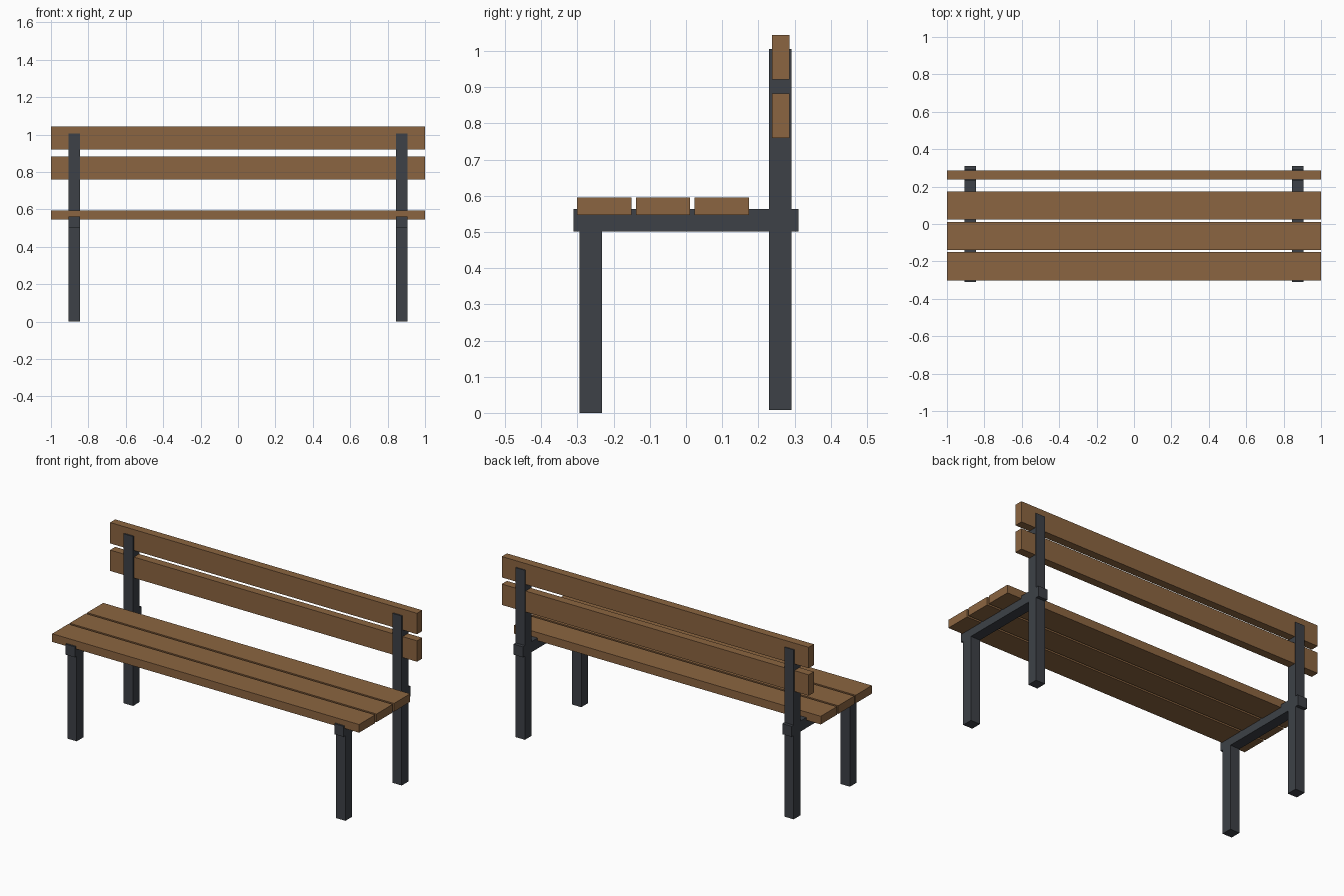
import bpy
import bmesh
from mathutils import Vector

default = bpy.data.objects.get("Cube")
if default:
    bpy.data.objects.remove(default, do_unlink=True)


def make_material(name, rgb):
    mat = bpy.data.materials.new(name)
    mat.use_nodes = True
    colour = (*rgb, 1.0)
    mat.diffuse_color = colour
    mat.node_tree.nodes["Principled BSDF"].inputs["Base Color"].default_value = colour
    return mat


wood = make_material("brown wood", (0.26, 0.13, 0.052))
metal = make_material("dark grey metal", (0.047, 0.053, 0.063))


def box(name, x, y, z, mat):
    """Box spanning the (low, high) range given on each axis."""
    low, high = (Vector(corner) for corner in zip(x, y, z))
    bm = bmesh.new()
    bmesh.ops.create_cube(bm, size=1)
    for v in bm.verts:
        v.co = (low + high) / 2 + v.co * (high - low)
    mesh = bpy.data.meshes.new(name)
    bm.to_mesh(mesh)
    bm.free()
    mesh.materials.append(mat)
    obj = bpy.data.objects.new(name, mesh)
    bpy.context.collection.objects.link(obj)
    return obj


# Metal side frames: front leg, tall back post and seat rail
for side, sign in (("left", 1), ("right", -1)):
    x = sorted((sign * 0.845, sign * 0.906))
    box(side + "_front_leg", x, (-0.294, -0.232), (0, 0.505), metal)
    box(side + "_back_post", x, (0.23, 0.292), (0.008, 1.006), metal)
    box(side + "_seat_rail", x, (-0.311, 0.311), (0.501, 0.563), metal)

# Wooden slats run the full length
length = (-1, 1)
for i in range(3):
    y = -0.301 + i * 0.1625
    box(f"seat_slat_{i + 1}", length, (y, y + 0.15), (0.547, 0.595), wood)
for name, z in (("lower", 0.759), ("upper", 0.921)):
    box(name + "_back_slat", length, (0.238, 0.286), (z, z + 0.123), wood)
